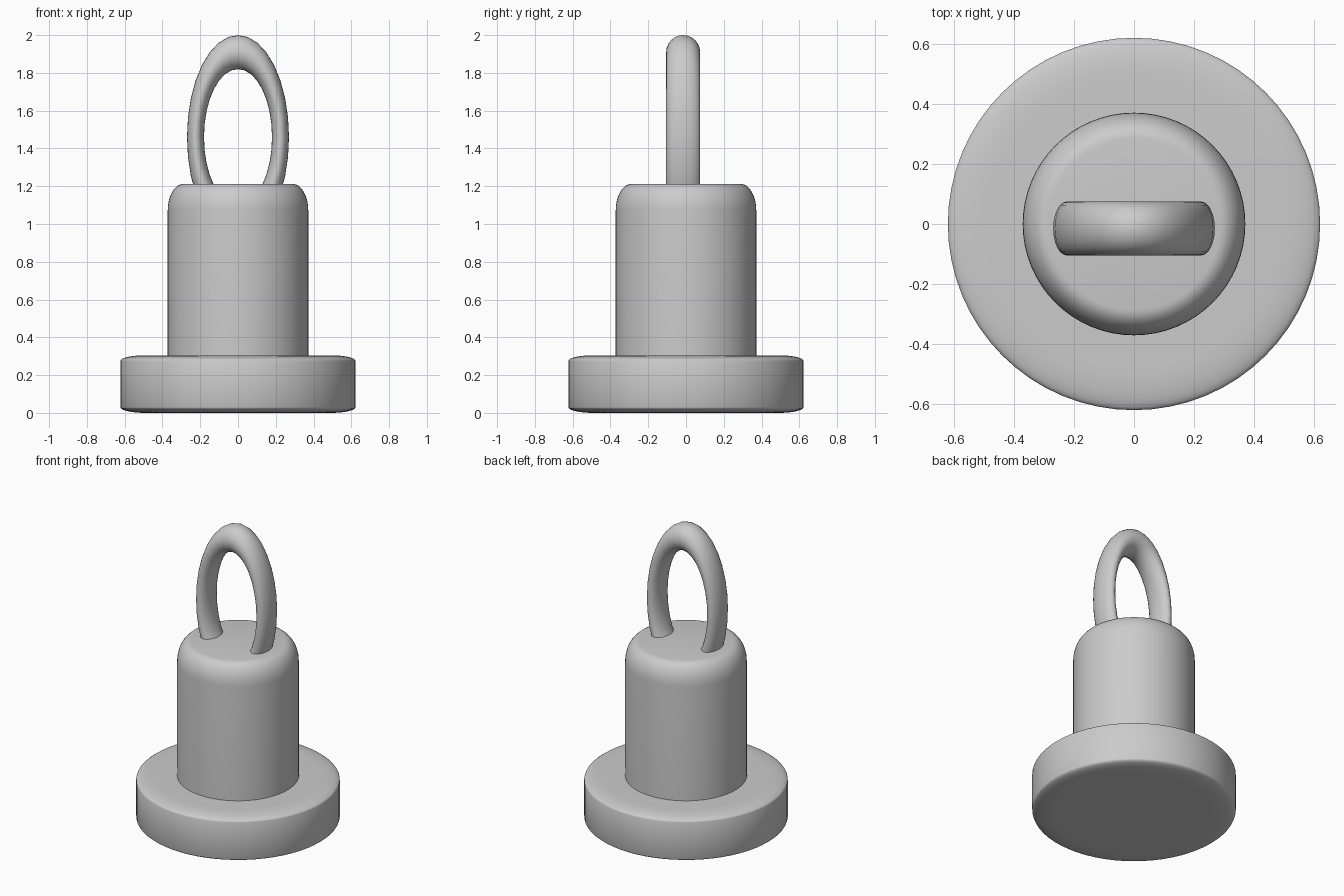
import bpy, bmesh, math

if "Cube" in bpy.data.objects:
    bpy.data.objects.remove(bpy.data.objects["Cube"], do_unlink=True)

grey = bpy.data.materials.new("plain_grey")
grey.use_nodes = True
colour = (0.6, 0.6, 0.6, 1)
grey.diffuse_color = colour
grey.node_tree.nodes["Principled BSDF"].inputs["Base Color"].default_value = colour


def finish(obj, name, angle):
    obj.name = obj.data.name = name
    obj.data.materials.append(grey)
    bpy.ops.object.select_all(action='DESELECT')
    obj.select_set(True)
    bpy.context.view_layer.objects.active = obj
    bpy.ops.object.shade_smooth_by_angle(angle=math.radians(angle))


def rounded_edge(radius, z, width, height, steps=8):
    """Quarter ellipse from the side wall to the flat cap at height z."""
    arc = [math.pi / 2 * i / steps for i in range(steps + 1)]
    return [(radius - width + width * math.cos(a),
             z - height + height * math.sin(a)) for a in arc]


def lathe(name, profile, segments=64):
    bm = bmesh.new()
    rings = []
    for r, z in profile:
        rings.append([bm.verts.new((r * math.cos(t), r * math.sin(t), z))
                      for t in (math.tau * k / segments for k in range(segments))])
    for low, high in zip(rings, rings[1:]):
        for k in range(segments):
            n = (k + 1) % segments
            bm.faces.new((low[k], low[n], high[n], high[k]))
    bm.faces.new(rings[0][::-1])
    bm.faces.new(rings[-1])
    mesh = bpy.data.meshes.new(name)
    bm.to_mesh(mesh)
    bm.free()
    obj = bpy.data.objects.new(name, mesh)
    bpy.context.collection.objects.link(obj)
    finish(obj, name, 40)


# Wide base disc, softened on both rims
base_top = rounded_edge(0.622, 0.305, 0.13, 0.03)
base_bottom = [(r, 0.305 - z) for r, z in reversed(base_top)]
lathe("base_disc", base_bottom + base_top)

# Upright body with a rounded shoulder
lathe("body", [(0.372, 0.28)] + rounded_edge(0.372, 1.213, 0.085, 0.14))

# Tall hanging loop, a stretched torus sunk into the body
bpy.ops.mesh.primitive_torus_add(major_segments=32, minor_segments=24,
                                 major_radius=0.225, minor_radius=0.045)
loop = bpy.context.object
for v in loop.data.vertices:
    x, y, z = v.co
    v.co = (x, -2 * z - 0.015, 2 * y + 1.46)
finish(loop, "hanging_loop", 60)
